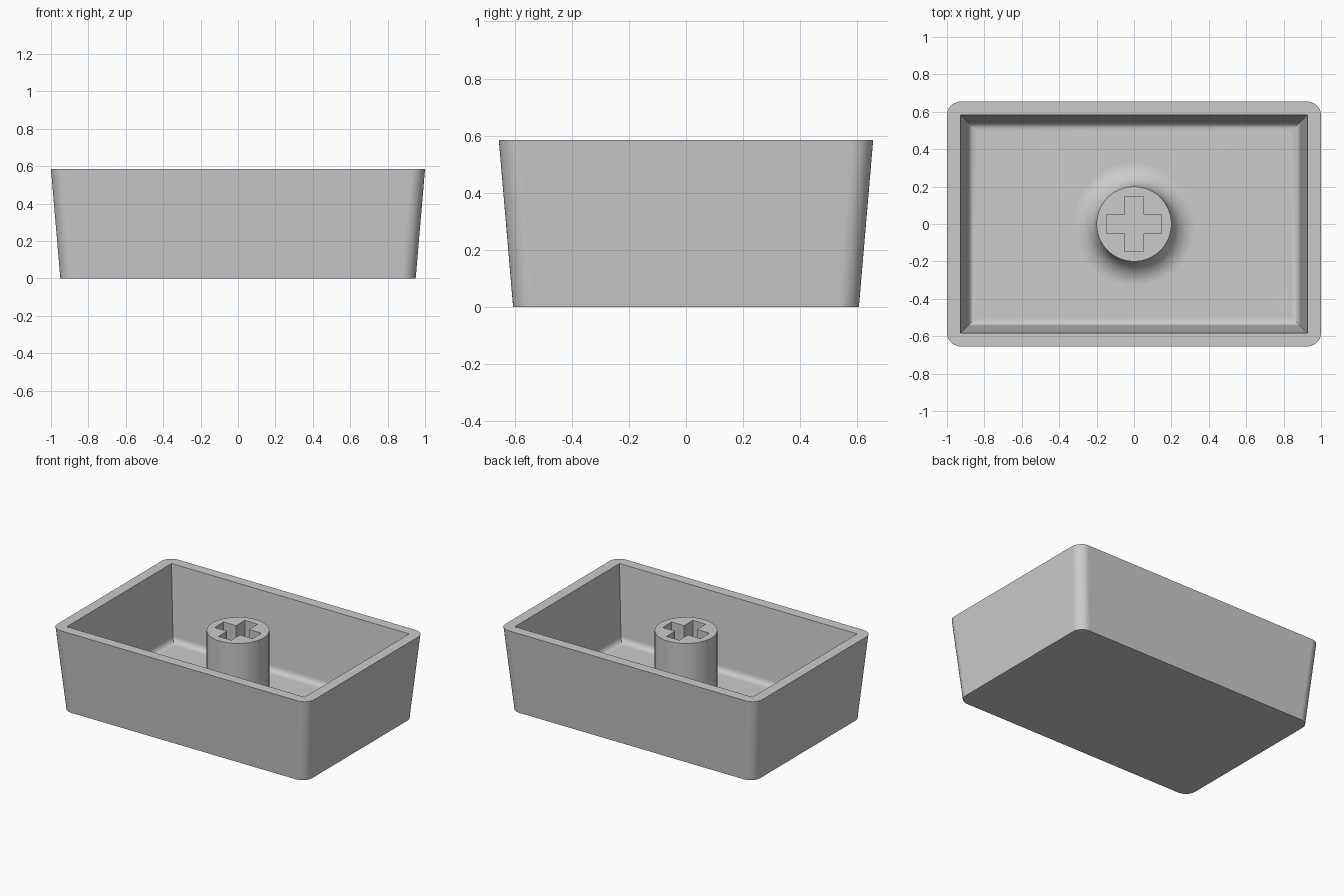
import bpy, bmesh, math

if "Cube" in bpy.data.objects:
    bpy.data.objects.remove(bpy.data.objects["Cube"])

H = 0.585          # overall height
FLOOR = 0.06       # inside floor level
STEM_R = 0.2
STEM_FILLET = 0.13

grey = bpy.data.materials.new("plain grey")
grey.diffuse_color = (0.6, 0.6, 0.6, 1)
grey.use_nodes = True
grey.node_tree.nodes["Principled BSDF"].inputs["Base Color"].default_value = grey.diffuse_color


def ring(bm, pts, z):
    """Closed loop of vertices with its edges."""
    vs = [bm.verts.new((x, y, z)) for x, y in pts]
    for i, v in enumerate(vs):
        bm.edges.new((v, vs[(i + 1) % len(vs)]))
    return vs


def bridge(bm, a, b):
    n = len(a)
    for i in range(n):
        j = (i + 1) % n
        bm.faces.new((a[i], a[j], b[j], b[i]))


def fill(bm, *loops):
    """Fill the flat area between an outer loop and an optional hole."""
    edges = [bm.edges.get((l[i], l[(i + 1) % len(l)])) for l in loops for i in range(len(l))]
    bmesh.ops.triangle_fill(bm, edges=edges, use_beauty=True)


def rect(x, y):
    return [(x, y), (-x, y), (-x, -y), (x, -y)]


def rounded_rect(x, y, r, n=10):
    pts = []
    for k, (sx, sy) in enumerate(((1, 1), (-1, 1), (-1, -1), (1, -1))):
        for i in range(n + 1):
            a = math.pi / 2 * (k + i / n)
            pts.append((sx * (x - r) + r * math.cos(a), sy * (y - r) + r * math.sin(a)))
    return pts


def circle(r, n=72):
    return [(r * math.cos(2 * math.pi * i / n), r * math.sin(2 * math.pi * i / n)) for i in range(n)]


bm = bmesh.new()

# tapered outer walls and flat underside
base = ring(bm, rounded_rect(0.95, 0.605, 0.075), 0)
rim = ring(bm, rounded_rect(1.0, 0.655, 0.075), H)
bridge(bm, base, rim)
bm.faces.new(base[::-1])

# inner walls, sharp in the corners, curving into the floor
t, inset = 0.045, 0.043
profile = [(0.0, H)]
for i in range(9):
    u = i / 8
    profile.append((inset - 0.004 * (1 - u) + t * u * u, FLOOR + t * (1 - u) ** 2))
inner = [ring(bm, rect(0.927 - d, 0.583 - d), z) for d, z in profile]
for a, b in zip(inner, inner[1:]):
    bridge(bm, a, b)
fill(bm, rim, inner[0])

# round stem flaring into the floor
stem = []
for i in range(11):
    a = math.pi / 2 * i / 10
    stem.append(ring(bm, circle(STEM_R + STEM_FILLET * (1 - math.sin(a))),
                     FLOOR + STEM_FILLET * (1 - math.cos(a))))
stem.append(ring(bm, circle(STEM_R), H))
for a, b in zip(stem, stem[1:]):
    bridge(bm, a, b)
fill(bm, inner[-1], stem[0])

# cross-shaped socket in the stem
w, l = 0.05, 0.147
cross = [(l, -w), (l, w), (w, w), (w, l), (-w, l), (-w, w),
         (-l, w), (-l, -w), (-w, -w), (-w, -l), (w, -l), (w, -w)]
mouth = ring(bm, cross, H)
bottom = ring(bm, cross, FLOOR)
bridge(bm, mouth, bottom)
fill(bm, stem[-1], mouth)
fill(bm, bottom)

bmesh.ops.recalc_face_normals(bm, faces=bm.faces[:])
mesh = bpy.data.meshes.new("hollow_cap")
bm.to_mesh(mesh)
bm.free()
mesh.materials.append(grey)
cap = bpy.data.objects.new("hollow_cap", mesh)
bpy.context.collection.objects.link(cap)

# smooth curves, crisp edges, flat planes
bpy.context.view_layer.objects.active = cap
cap.select_set(True)
bpy.ops.object.shade_smooth_by_angle(angle=math.radians(30))
mod = cap.modifiers.new("flat_planes", 'WEIGHTED_NORMAL')
mod.keep_sharp = True
